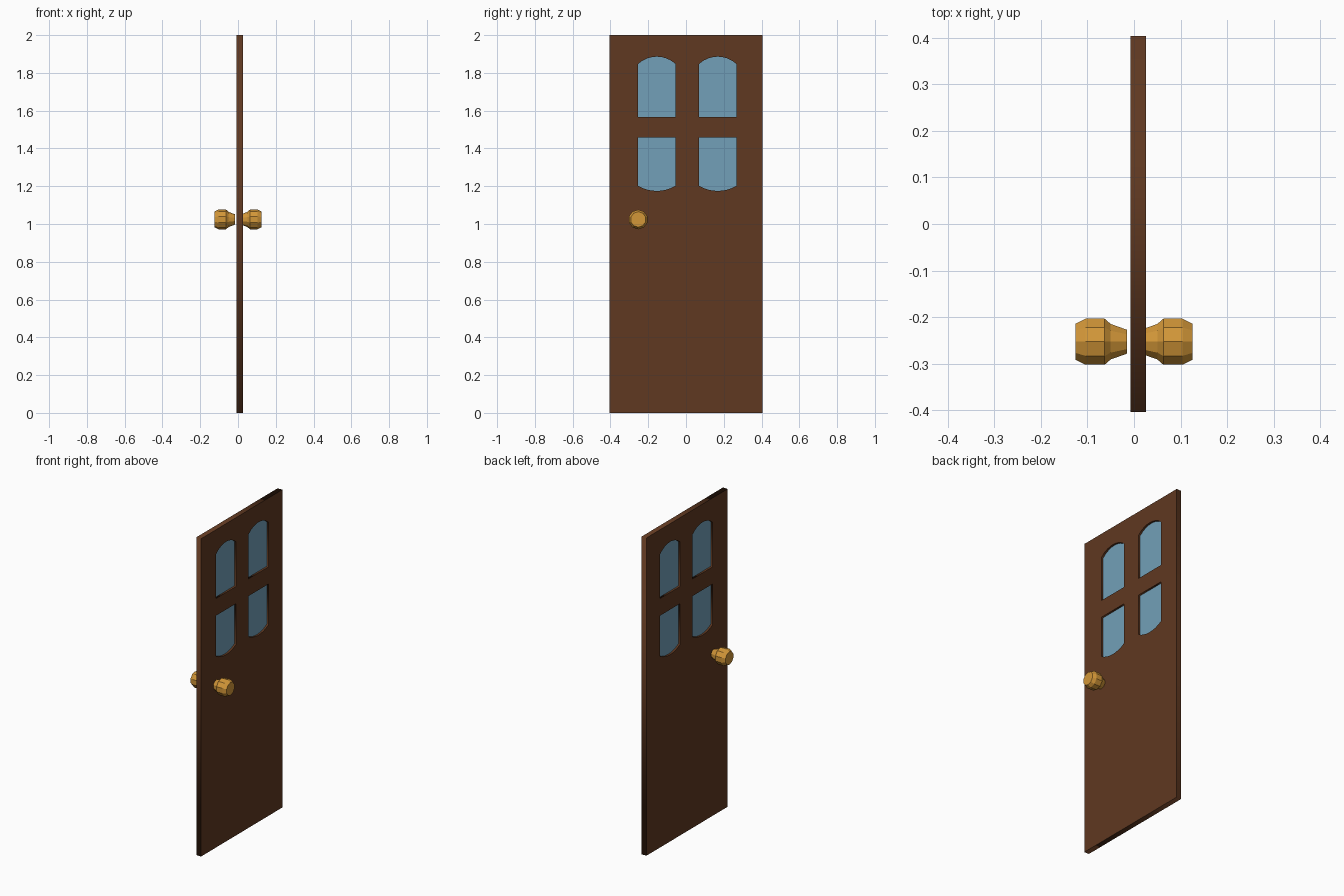
import bpy, bmesh
from math import cos, sin, pi

if "Cube" in bpy.data.objects:
    bpy.data.objects.remove(bpy.data.objects["Cube"])


def material(name, rgb):
    m = bpy.data.materials.new(name)
    m.diffuse_color = (*rgb, 1)
    m.use_nodes = True
    m.node_tree.nodes["Principled BSDF"].inputs["Base Color"].default_value = m.diffuse_color
    return m


WOOD = material("wood", (0.115, 0.04, 0.015))
GLASS = material("glass", (0.17, 0.35, 0.48))
BRASS = material("brass", (0.65, 0.31, 0.04))


def slab(name, outlines, x0, x1, mat):
    """Extrude (y, z) outlines along x; outlines inside the first become holes."""
    cu = bpy.data.curves.new(name, 'CURVE')
    cu.dimensions, cu.fill_mode = '2D', 'BOTH'
    cu.extrude = (x1 - x0) / 2
    for pts in outlines:
        sp = cu.splines.new('POLY')
        sp.points.add(len(pts) - 1)
        for p, (y, z) in zip(sp.points, pts):
            p.co = (y, z, 0, 1)
        sp.use_cyclic_u = True
    ob = bpy.data.objects.new(name, cu)
    bpy.context.collection.objects.link(ob)
    ob.rotation_euler = (pi / 2, 0, pi / 2)
    ob.location.x = (x0 + x1) / 2
    cu.materials.append(mat)
    bpy.ops.object.select_all(action='DESELECT')
    ob.select_set(True)
    bpy.context.view_layer.objects.active = ob
    bpy.ops.object.convert(target='MESH')
    return bpy.context.object


def pane_outline(y0, y1, flat_z, shoulder_z, peak_z, segs=8):
    """Rectangle with one shallow arched end."""
    half, rise = (y1 - y0) / 2, peak_z - shoulder_z
    sag = abs(rise)
    r = (half * half + sag * sag) / (2 * sag)
    pts = [(y0, flat_z), (y1, flat_z)]
    for i in range(segs + 1):
        t = half * (1 - 2 * i / segs)
        h = (r * r - t * t) ** 0.5 - (r - sag)
        pts.append(((y0 + y1) / 2 + t, shoulder_z + h * (1 if rise > 0 else -1)))
    return pts


# Four window openings: arched up on the top row, down on the bottom row
panes = []
for y0, y1 in ((-0.254, -0.055), (0.069, 0.267)):
    panes.append(pane_outline(y0, y1, 1.567, 1.847, 1.886))
    panes.append(pane_outline(y0, y1, 1.459, 1.203, 1.175))

# Door leaf with openings, and the glass set back inside it
leaf = [(-0.404, 0), (0.404, 0), (0.404, 2), (-0.404, 2)]
slab("door_leaf", [leaf] + panes, -0.0075, 0.0258, WOOD)
for i, p in enumerate(panes):
    slab(f"window_pane_{i + 1}", [p], 0.005, 0.0135, GLASS)


def knob(name, side, sides=10):
    """Ten-sided knob lofted from rings of (distance from centre, radius)."""
    profile = [(0.015, 0.027), (0.05, 0.04), (0.063, 0.052), (0.104, 0.052), (0.1255, 0.041)]
    bm = bmesh.new()
    rings = []
    for x, r in profile:
        rings.append([bm.verts.new((side * x,
                                    -0.253 + r * sin(2 * pi * k / sides),
                                    1.024 + r * cos(2 * pi * k / sides)))
                      for k in range(sides)])
    for a, b in zip(rings, rings[1:]):
        for k in range(sides):
            n = (k + 1) % sides
            bm.faces.new((a[k], a[n], b[n], b[k]))
    bm.faces.new(rings[0])
    bm.faces.new(rings[-1])
    bmesh.ops.recalc_face_normals(bm, faces=bm.faces)
    me = bpy.data.meshes.new(name)
    bm.to_mesh(me)
    bm.free()
    me.materials.append(BRASS)
    bpy.context.collection.objects.link(bpy.data.objects.new(name, me))


# Matching knobs on both faces
knob("knob_left", -1)
knob("knob_right", 1)
